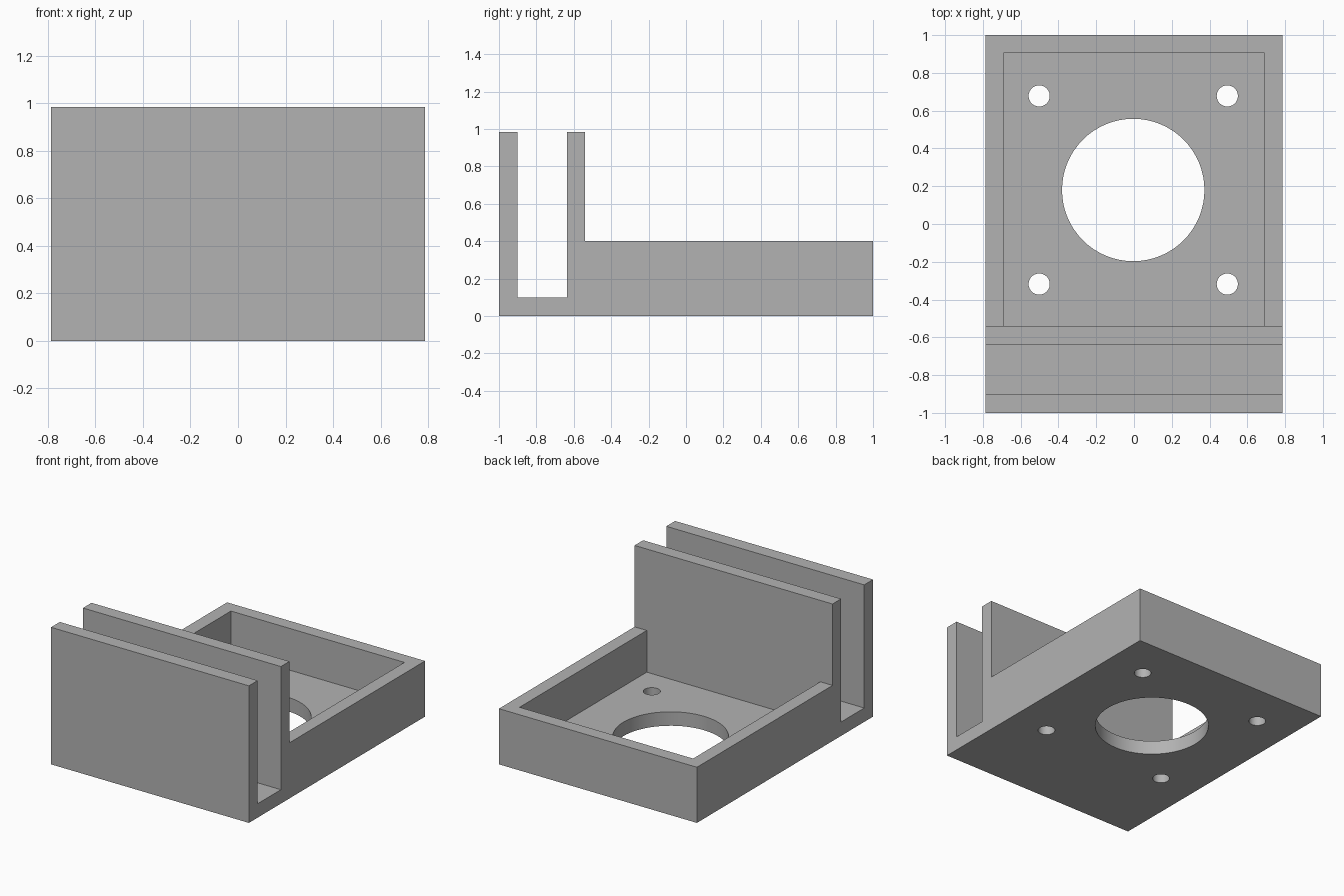
import bpy
import bmesh
from mathutils import Matrix, Vector

cube = bpy.data.objects.get("Cube")
if cube:
    bpy.data.objects.remove(cube, do_unlink=True)

HALF_W, HEIGHT, WALL, RIM = 0.787, 0.985, 0.1, 0.4
SLOT_FRONT, SLOT_BACK, POCKET_FRONT = -0.9, -0.637, -0.54

grey = bpy.data.materials.new("plain grey")
grey.use_nodes = True
colour = (0.45, 0.45, 0.45, 1)
grey.diffuse_color = colour
grey.node_tree.nodes["Principled BSDF"].inputs["Base Color"].default_value = colour


def make_object(name, bm):
    bmesh.ops.recalc_face_normals(bm, faces=bm.faces)
    mesh = bpy.data.meshes.new(name)
    bm.to_mesh(mesh)
    bm.free()
    mesh.materials.append(grey)
    obj = bpy.data.objects.new(name, mesh)
    bpy.context.collection.objects.link(obj)
    return obj


def box(name, low, high):
    bm = bmesh.new()
    low, high = Vector(low), Vector(high)
    size = Matrix.Diagonal(high - low).to_4x4()
    bmesh.ops.create_cube(bm, size=1, matrix=Matrix.Translation((low + high) / 2) @ size)
    return make_object(name, bm)


def cylinder(name, x, y, radius):
    bm = bmesh.new()
    bmesh.ops.create_cone(bm, cap_ends=True, segments=64, radius1=radius, radius2=radius,
                          depth=0.4, matrix=Matrix.Translation((x, y, 0.05)))
    return make_object(name, bm)


def cut(target, cutter):
    cutter.hide_render = True
    mod = target.modifiers.new("cut", "BOOLEAN")
    mod.operation, mod.solver, mod.object = "DIFFERENCE", "EXACT", cutter
    bpy.context.view_layer.objects.active = target
    bpy.ops.object.modifier_apply(modifier=mod.name)
    bpy.data.objects.remove(cutter, do_unlink=True)


# Bracket body: side profile with the slot between two upright plates
profile = [(-1, 0), (1, 0), (1, RIM), (POCKET_FRONT, RIM), (POCKET_FRONT, HEIGHT),
           (SLOT_BACK, HEIGHT), (SLOT_BACK, WALL), (SLOT_FRONT, WALL),
           (SLOT_FRONT, HEIGHT), (-1, HEIGHT)]
bm = bmesh.new()
side = bm.faces.new([bm.verts.new((-HALF_W, y, z)) for y, z in profile])
extruded = bmesh.ops.extrude_face_region(bm, geom=[side])["geom"]
bmesh.ops.translate(bm, vec=(2 * HALF_W, 0, 0),
                    verts=[v for v in extruded if isinstance(v, bmesh.types.BMVert)])
if not any(len(f.verts) == len(profile) and f.calc_center_median().x < 0 for f in bm.faces):
    bm.faces.new([v for v in bm.verts if v.co.x < 0])
body = make_object("motor_bracket", bm)

# Open tray behind the plates
cut(body, box("tray_cutter", (-0.69, POCKET_FRONT, WALL), (0.69, 0.905, 0.7)))

# Large centre opening and four screw holes
CX, CY, SPACING = -0.004, 0.18, 0.498
cut(body, cylinder("centre_cutter", CX, CY, 0.377))
for sx in (-1, 1):
    for sy in (-1, 1):
        cut(body, cylinder("screw_cutter", CX + sx * SPACING, CY + sy * SPACING, 0.056))

bpy.ops.object.select_all(action="DESELECT")
body.select_set(True)
bpy.context.view_layer.objects.active = body
bpy.ops.object.shade_smooth_by_angle()
